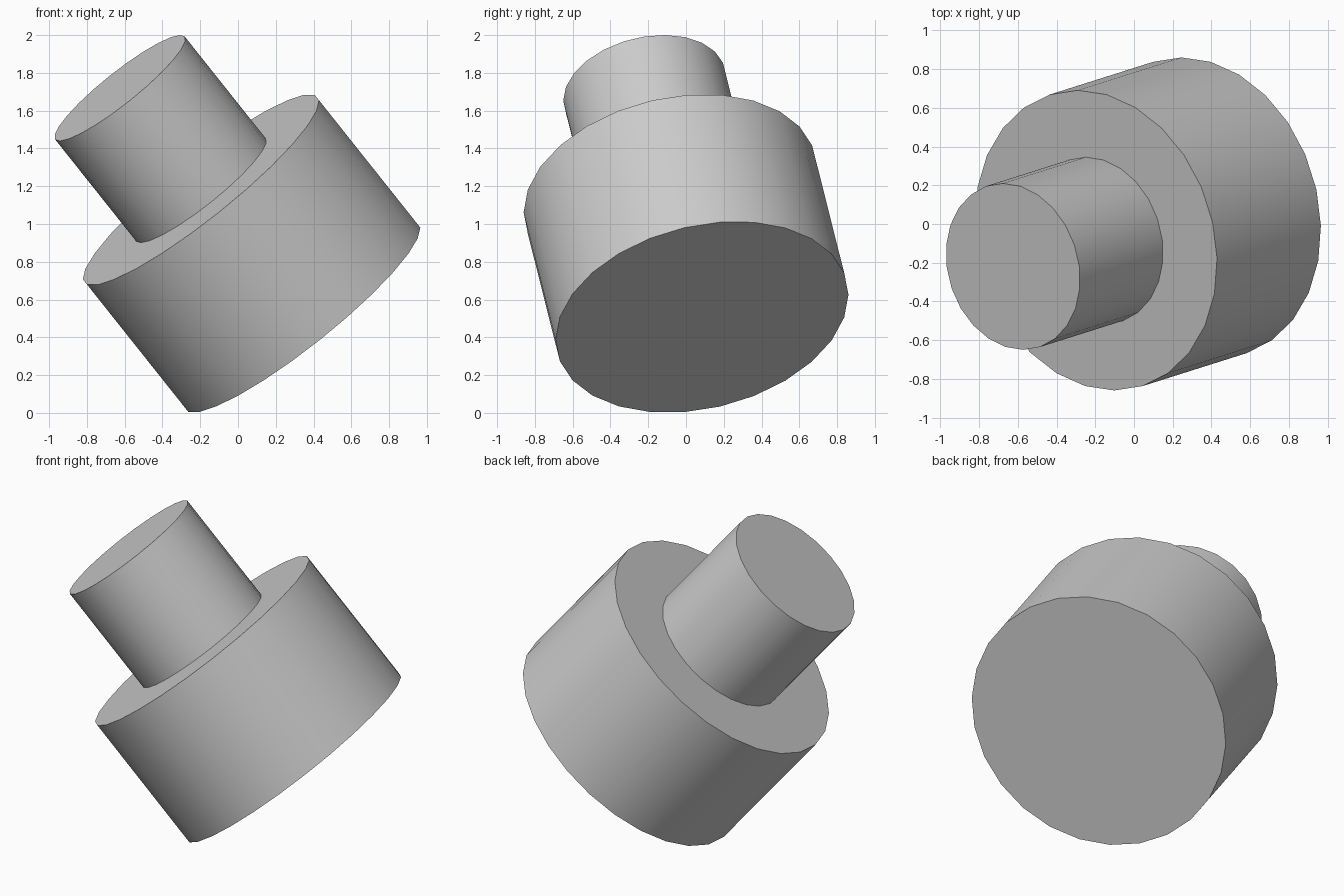
import bpy
import math
from mathutils import Matrix, Vector

cube = bpy.data.objects.get("Cube")
if cube:
    bpy.data.objects.remove(cube, do_unlink=True)

grey = bpy.data.materials.new("light_grey")
grey.use_nodes = True
colour = (0.6, 0.6, 0.6, 1)
grey.diffuse_color = colour
grey.node_tree.nodes["Principled BSDF"].inputs["Base Color"].default_value = colour

# Shared tilted axis, from the centre of the wide end to the centre of the narrow end
wide_end = Vector((0.34, 0.085, 0.507))
narrow_end = Vector((-0.625, -0.22, 1.72))
axis = (narrow_end - wide_end).normalized()
length = (narrow_end - wide_end).length
side = Vector((0, 1, 0))
side = (side - axis * side.dot(axis)).normalized()
tilt = Matrix((side, axis.cross(side), axis)).transposed().to_4x4()


def add_cylinder(name, radius, start, end, sides):
    """Cylinder along the tilted axis, between two distances from the wide end."""
    bpy.ops.mesh.primitive_cylinder_add(vertices=sides, radius=radius, depth=end - start)
    obj = bpy.context.object
    obj.name = name
    # Turn a corner of the circle onto the side direction
    obj.data.transform(Matrix.Rotation(math.pi / 2, 4, "Z"))
    obj.matrix_world = Matrix.Translation(wide_end + axis * (start + end) / 2) @ tilt
    obj.data.materials.append(grey)
    bpy.ops.object.shade_smooth_by_angle(angle=math.radians(30))
    return obj


shoulder = 0.878
add_cylinder("wide_body", 0.79, 0, shoulder, 26)
add_cylinder("narrow_stub", 0.438, shoulder - 0.02, length, 24)
